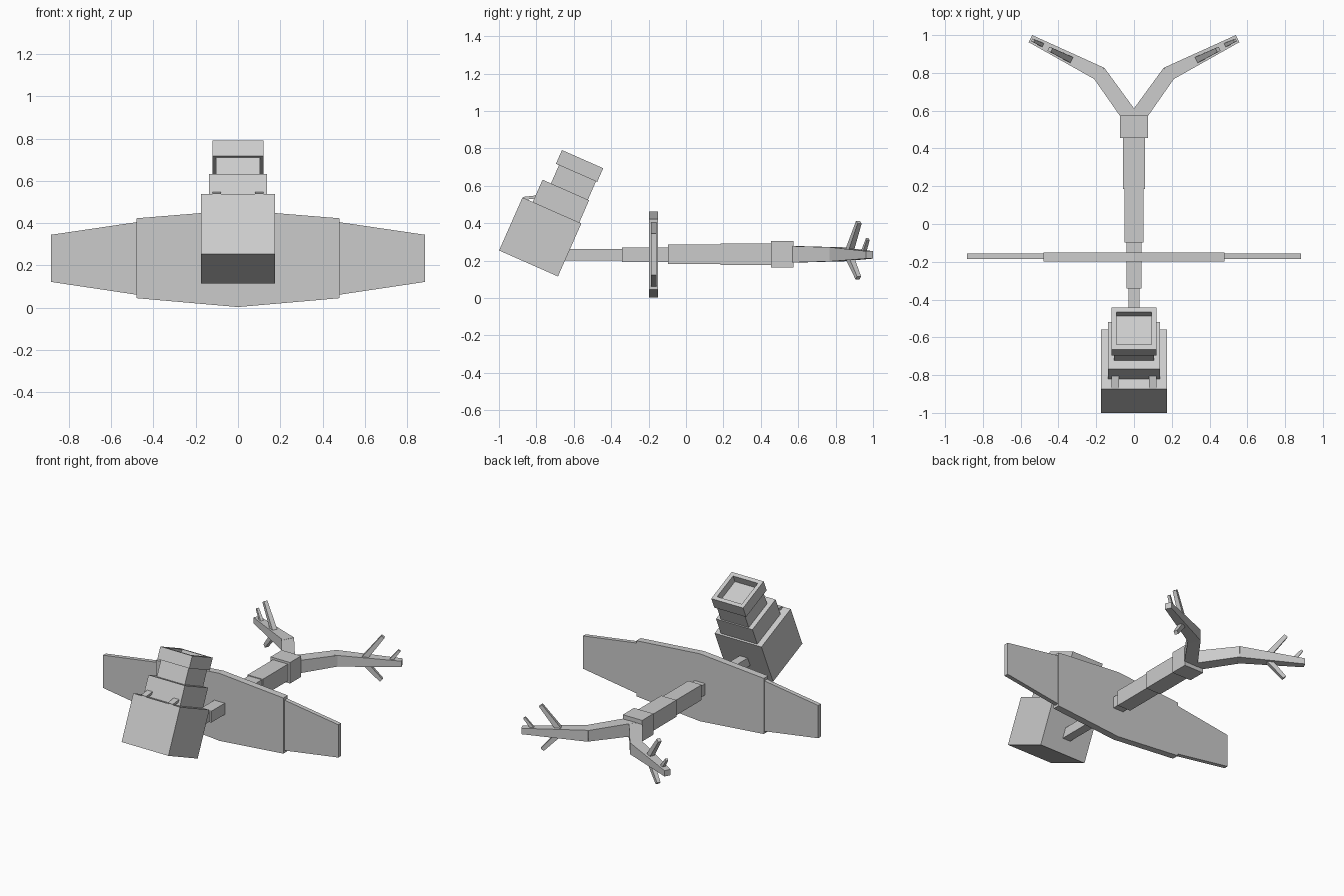
import bpy, bmesh, math
from mathutils import Vector, Matrix

cube = bpy.data.objects.get("Cube")
if cube:
    bpy.data.objects.remove(cube, do_unlink=True)

grey = bpy.data.materials.new("plain grey")
grey.use_nodes = True
grey.diffuse_color = (0.6, 0.6, 0.6, 1)
grey.node_tree.nodes["Principled BSDF"].inputs["Base Color"].default_value = (0.6, 0.6, 0.6, 1)


def finish(name, bm):
    bmesh.ops.recalc_face_normals(bm, faces=bm.faces)
    mesh = bpy.data.meshes.new(name)
    bm.to_mesh(mesh)
    bm.free()
    mesh.materials.append(grey)
    obj = bpy.data.objects.new(name, mesh)
    bpy.context.collection.objects.link(obj)
    return obj


def box(name, low, high, matrix=Matrix()):
    low, high = Vector(low), Vector(high)
    bm = bmesh.new()
    place = Matrix.Translation((low + high) / 2) @ Matrix.Diagonal((*(high - low), 1))
    bmesh.ops.create_cube(bm, size=1, matrix=matrix @ place)
    return finish(name, bm)


def bar(name, start, end, size_a, size_b):
    """Tapered four-sided bar; sizes are (sideways, upright)."""
    start, end = Vector(start), Vector(end)
    along = (end - start).normalized()
    side = along.cross(Vector((0, 0, 1))).normalized()
    up = side.cross(along)
    bm = bmesh.new()
    rings = []
    for p, (w, h) in ((start, size_a), (end, size_b)):
        rings.append([bm.verts.new(p + side * w * i / 2 + up * h * j / 2)
                      for i, j in ((-1, -1), (1, -1), (1, 1), (-1, 1))])
    for i in range(4):
        k = (i + 1) % 4
        bm.faces.new((rings[0][i], rings[0][k], rings[1][k], rings[1][i]))
    bm.faces.new(rings[0])
    bm.faces.new(rings[1])
    return finish(name, bm)


def plate(name, outline, front, back):
    """Flat plate from an (x, z) outline."""
    bm = bmesh.new()
    face = bm.faces.new([bm.verts.new((x, front, z)) for x, z in outline])
    made = bmesh.ops.extrude_face_region(bm, geom=[face])["geom"]
    bmesh.ops.translate(bm, vec=(0, back - front, 0),
                        verts=[v for v in made if isinstance(v, bmesh.types.BMVert)])
    return finish(name, bm)


# Tilted stepped head, built upright and leaned back
tilt = Matrix.Translation((0, -0.842, 0.185)) @ Matrix.Rotation(math.radians(-23.8), 4, "X")
box("head_block", (-0.176, -0.172, 0), (0.176, 0.172, 0.31), tilt)
box("head_step", (-0.137, -0.112, 0.31), (0.137, 0.16, 0.44), tilt)
box("head_neck", (-0.105, -0.063, 0.44), (0.105, 0.153, 0.55), tilt)
cap = box("head_cap", (-0.12, -0.081, 0.547), (0.12, 0.16, 0.627), tilt)

# Square recess in the cap
bm = bmesh.new()
bm.from_mesh(cap.data)
bm.faces.ensure_lookup_table()
axis = tilt.to_3x3() @ Vector((0, 0, 1))
top = max(bm.faces, key=lambda f: f.normal.dot(axis))
bmesh.ops.inset_region(bm, faces=[top], thickness=0.038)
made = bmesh.ops.extrude_discrete_faces(bm, faces=[top])["faces"]
bmesh.ops.translate(bm, vec=axis * -0.05, verts=made[0].verts)
bm.to_mesh(cap.data)
bm.free()

# Shaft steps: half width, y range, z range
shaft = [
    ("shaft_tip", 0.03, -0.7, -0.34, 0.2, 0.262),
    ("shaft_collar", 0.039, -0.342, -0.09, 0.193, 0.27),
    ("grip_front", 0.05, -0.097, 0.185, 0.182, 0.286),
    ("grip_rear", 0.057, 0.185, 0.46, 0.177, 0.291),
    ("antler_base", 0.073, 0.455, 0.575, 0.163, 0.306),
]
for name, w, y0, y1, z0, z1 in shaft:
    box(name, (-w, y0, z0), (w, y1, z1))

# Wide cross plate with narrower wings
plate("cross_plate", [(0, 0.003), (0.48, 0.045), (0.48, 0.423), (0, 0.462),
                      (-0.48, 0.423), (-0.48, 0.045)], -0.198, -0.151)

for s, side in ((1, "left"), (-1, "right")):
    plate(side + "_wing", [(s * 0.47, 0.06), (s * 0.885, 0.122),
                           (s * 0.885, 0.345), (s * 0.47, 0.406)], -0.186, -0.157)
    # Small tabs bridging the head block and step
    bar(side + "_head_tab", (s * 0.1, -0.87, 0.533), (s * 0.1, -0.78, 0.543),
        (0.04, 0.016), (0.04, 0.016))
    # Antler arms and prongs
    bar(side + "_antler_inner", (0, 0.54, 0.234), (s * 0.188, 0.803, 0.234),
        (0.085, 0.09), (0.078, 0.075))
    bar(side + "_antler_outer", (s * 0.175, 0.792, 0.234), (s * 0.548, 0.981, 0.231),
        (0.078, 0.078), (0.042, 0.04))
    bar(side + "_upper_prong", (s * 0.33, 0.868, 0.235), (s * 0.445, 0.924, 0.405),
        (0.034, 0.036), (0.024, 0.024))
    bar(side + "_lower_prong", (s * 0.33, 0.868, 0.235), (s * 0.435, 0.921, 0.108),
        (0.034, 0.036), (0.024, 0.024))
    bar(side + "_tip_prong", (s * 0.48, 0.946, 0.235), (s * 0.535, 0.972, 0.315),
        (0.022, 0.024), (0.016, 0.016))
